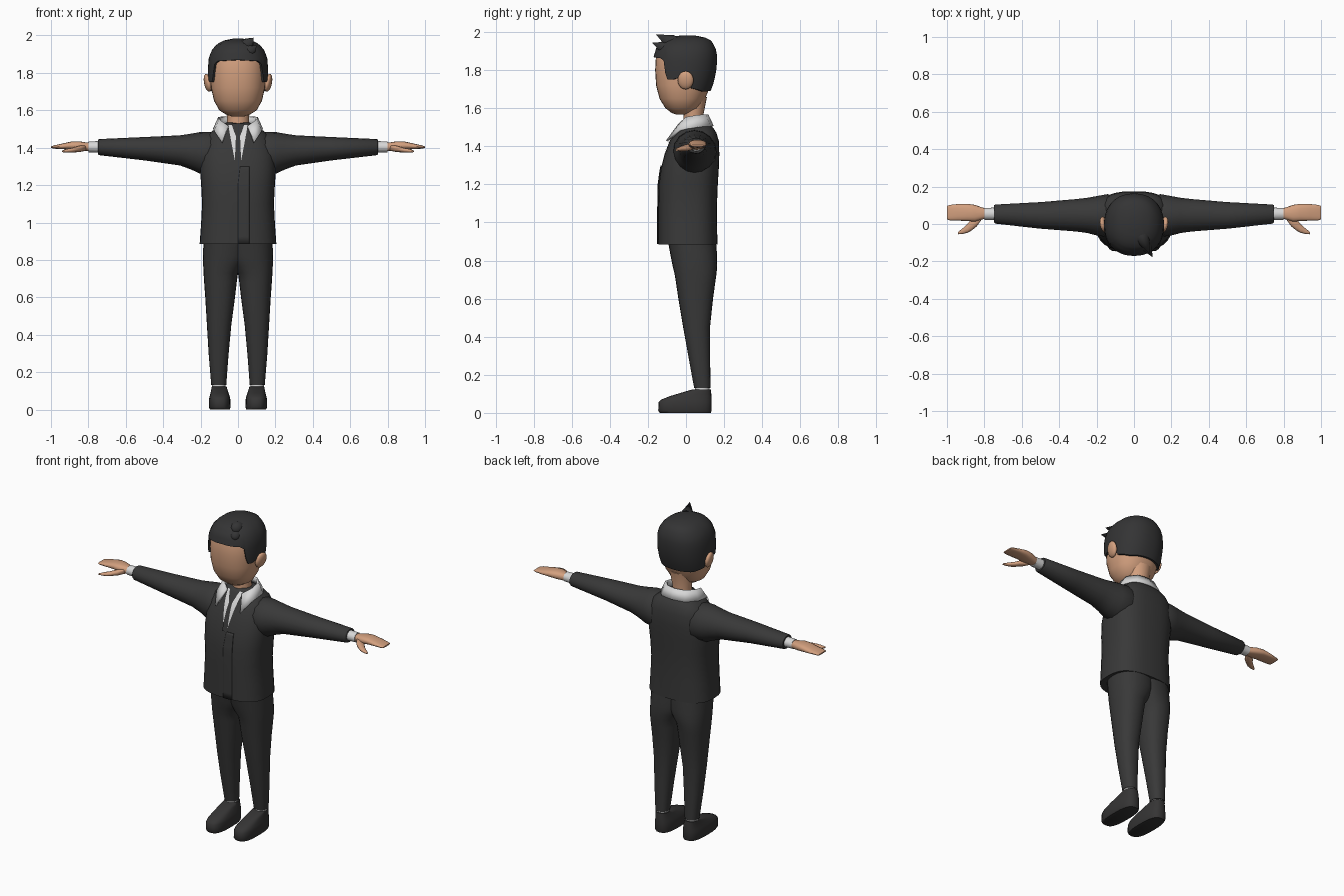
import bpy, bmesh, math
from mathutils import Vector

if "Cube" in bpy.data.objects:
    bpy.data.objects.remove(bpy.data.objects["Cube"])


def mat(name, rgb):
    m = bpy.data.materials.new(name)
    m.diffuse_color = (*rgb, 1)
    m.use_nodes = True
    m.node_tree.nodes["Principled BSDF"].inputs["Base Color"].default_value = m.diffuse_color
    return m


CLOTH = mat("charcoal cloth", (0.040, 0.040, 0.040))
HAIR = mat("black hair", (0.034, 0.034, 0.035))
SHOE = mat("dark shoe", (0.036, 0.035, 0.035))
WHITE = mat("white shirt", (0.68, 0.68, 0.68))
SKIN = mat("skin", (0.65, 0.35, 0.21))


def finish(name, bm, material, angle=50, mirror=False, solid=0, subsurf=0):
    bmesh.ops.remove_doubles(bm, verts=bm.verts, dist=1e-5)
    bmesh.ops.recalc_face_normals(bm, faces=bm.faces)
    me = bpy.data.meshes.new(name)
    bm.to_mesh(me)
    bm.free()
    me.materials.append(material)
    ob = bpy.data.objects.new(name, me)
    bpy.context.collection.objects.link(ob)
    if mirror:
        ob.modifiers.new("mirror", 'MIRROR')
    if solid:
        m = ob.modifiers.new("thickness", 'SOLIDIFY')
        m.thickness, m.offset = solid, 0
    if subsurf:
        ob.modifiers.new("smooth", 'SUBSURF').levels = subsurf
    bpy.context.view_layer.objects.active = ob
    ob.select_set(True)
    bpy.ops.object.shade_smooth_by_angle(angle=math.radians(angle))
    ob.select_set(False)
    return ob


def skin_rows(bm, rows, closed=True, caps=True):
    vs = [[bm.verts.new(p) for p in r] for r in rows]
    n = len(vs[0])
    for a, b in zip(vs, vs[1:]):
        for i in range(n if closed else n - 1):
            j = (i + 1) % n
            bm.faces.new((a[i], a[j], b[j], b[i]))
    if caps:
        bm.faces.new(vs[0])
        bm.faces.new(vs[-1])


def lerp_table(t, table):
    """Linear lookup of a row in a table keyed by its first column."""
    if t <= table[0][0]:
        return table[0][1:]
    for a, b in zip(table, table[1:]):
        if t <= b[0]:
            f = (t - a[0]) / (b[0] - a[0])
            return tuple(p + (q - p) * f for p, q in zip(a[1:], b[1:]))
    return table[-1][1:]


def spow(v, e):
    return math.copysign(abs(v) ** e, v)


def oval(u0, u1, v0, v1, exp=2.0, n=24):
    """Rounded-box outline; first point faces low v."""
    out = []
    for i in range(n):
        a = 2 * math.pi * i / n
        out.append(((u0 + u1) / 2 + (u1 - u0) / 2 * spow(math.sin(a), 2 / exp),
                    (v0 + v1) / 2 - (v1 - v0) / 2 * spow(math.cos(a), 2 / exp)))
    return out


def loft_z(bm, table, exp, n=24):
    skin_rows(bm, [[(x, y, z) for x, y in oval(x0, x1, y0, y1, exp, n)]
                   for z, x0, x1, y0, y1 in table])


def loft_x(bm, table, exp, n=16):
    skin_rows(bm, [[(x, y, z) for y, z in oval(y0, y1, z0, z1, exp, n)]
                   for x, y0, y1, z0, z1 in table])


# jacket body: z, half width, front y, back y
TORSO = [(0.885, .205, -.145, .165), (1.0, .197, -.145, .163), (1.1, .192, -.145, .163),
         (1.2, .197, -.143, .167), (1.28, .203, -.132, .172), (1.36, .2, -.112, .175),
         (1.43, .182, -.085, .172), (1.47, .162, -.062, .16), (1.495, .13, -.045, .145),
         (1.52, .09, -.028, .12), (1.535, .06, -.01, .1)]
bm = bmesh.new()
loft_z(bm, [(z, -w, w, f, b) for z, w, f, b in TORSO], 2.7, 32)
finish("jacket_body", bm, CLOTH)

# sleeves, cuffs and hands
bm = bmesh.new()
loft_x(bm, [(.08, -.03, .13, 1.27, 1.465), (.14, -.07, .16, 1.255, 1.485), (.205, -.06, .148, 1.262, 1.483),
            (.25, -.048, .14, 1.283, 1.475), (.31, -.04, .133, 1.305, 1.466),
            (.5, -.025, .117, 1.332, 1.457), (.742, .002, .104, 1.36, 1.446), (.748, .008, .1, 1.364, 1.442)], 2.0)
finish("sleeves", bm, CLOTH, mirror=True)
bm = bmesh.new()
loft_x(bm, [(.72, .02, .088, 1.372, 1.436), (.80, .022, .086, 1.375, 1.433)], 2.0)
finish("cuffs", bm, WHITE, mirror=True)
bm = bmesh.new()
loft_x(bm, [(.78, .03, .08, 1.38, 1.425), (.81, .025, .088, 1.382, 1.428), (.85, .013, .102, 1.385, 1.434),
            (.89, .016, .108, 1.39, 1.433), (.94, .018, .107, 1.392, 1.422),
            (.985, .02, .102, 1.395, 1.412), (1.0, .025, .097, 1.399, 1.407)], 2.5)
finish("hands", bm, SKIN, mirror=True)
bm = bmesh.new()
loft_x(bm, [(.81, .03, .05, 1.385, 1.415), (.84, -.012, .04, 1.378, 1.412), (.87, -.036, .025, 1.375, 1.404),
            (.89, -.047, .0, 1.374, 1.398), (.915, -.053, -.022, 1.374, 1.393),
            (.94, -.055, -.042, 1.376, 1.385)], 2.2, 12)
finish("thumbs", bm, SKIN, mirror=True)

# trousers: each leg overlaps the other above the crotch
bm = bmesh.new()
loft_z(bm, [(.13, .063, .143, .043, .128), (.3, .05, .157, .012, .127), (.45, .036, .166, -.015, .126),
            (.6, .016, .175, -.04, .142), (.68, .007, .181, -.052, .153), (.73, .0, .184, -.06, .16),
            (.77, -.03, .186, -.07, .164), (.82, -.06, .187, -.08, .164), (.93, -.08, .184, -.1, .155)], 2.3)
finish("trousers", bm, CLOTH, mirror=True)

# socks and shoes
bm = bmesh.new()
loft_z(bm, [(.09, .067, .138, .048, .122), (.145, .066, .14, .047, .124)], 2.0, 16)
finish("socks", bm, WHITE, mirror=True)
bm = bmesh.new()
loft_z(bm, [(0, .044, .15, -.138, .13), (.012, .04, .156, -.146, .135), (.055, .041, .155, -.144, .135),
            (.07, .044, .152, -.13, .135), (.088, .05, .147, -.085, .134), (.106, .056, .143, -.025, .132),
            (.122, .061, .14, .03, .13)], 2.8)
finish("shoes", bm, SHOE, mirror=True, angle=60)

# neck
bm = bmesh.new()
loft_z(bm, [(1.50, -.062, .062, -.02, .095), (1.56, -.058, .058, -.012, .09), (1.66, -.075, .075, -.03, .11)], 2.0)
finish("neck", bm, SKIN)

# head: z, half width, front y, back y
HEAD = [(1.567, .03, -.05, .0), (1.575, .06, -.075, .03), (1.6, .1, -.108, .07), (1.65, .128, -.139, .1),
        (1.72, .144, -.157, .13), (1.80, .149, -.162, .148), (1.87, .146, -.158, .152),
        (1.915, .13, -.143, .143), (1.948, .1, -.112, .12), (1.967, .06, -.068, .082), (1.974, .015, -.01, .025)]
bm = bmesh.new()
loft_z(bm, [(z, -w, w, f, b) for z, w, f, b in HEAD], 2.25, 32)
finish("head", bm, SKIN)

# hair shell: every column runs from the crown to a hairline set by its angle
HAIRLINE = [(0, 1.868), (42, 1.862), (51, 1.845), (57, 1.752), (70, 1.75), (88, 1.765),
            (105, 1.705), (135, 1.688), (180, 1.692)]
N = 72


def hair_point(i, z, off):
    w, f, b = lerp_table(z, HEAD)
    a = 2 * math.pi * i / N
    x, y = spow(math.sin(a), 2 / 2.25), -spow(math.cos(a), 2 / 2.25)
    return Vector((x * (w + off), (f + b) / 2 + y * ((b - f) / 2 + off), z + off * .7 * max(0, (z - 1.85) / .12)))


rows = []
for k in range(13):
    row = []
    for i in range(N):
        deg = 360 * i / N
        low = lerp_table(min(deg, 360 - deg), HAIRLINE)[0]
        row.append(hair_point(i, low + (1.974 - low) * math.sin(math.pi / 2 * max(k - 1, 0) / 11), -.01 if k == 0 else .012))
    rows.append(row)
bm = bmesh.new()
skin_rows(bm, rows, caps=False)
bm.faces.new([v for v in bm.verts][-N:])
finish("hair", bm, HAIR)

# front tuft of hair: base centre, tip, base radius
bm = bmesh.new()
for base, tip, r in (((.045, -.075, 1.945), (.083, -.158, 1.988), .042),
                     ((.06, -.11, 1.915), (.10, -.178, 1.945), .036)):
    base, tip = Vector(base), Vector(tip)
    rot = (tip - base).to_track_quat('Z', 'Y').to_matrix().to_4x4()
    rot.translation = (base + tip) / 2
    bmesh.ops.create_cone(bm, cap_ends=True, segments=8, radius1=r, radius2=0, depth=(tip - base).length, matrix=rot)
finish("hair_tuft", bm, HAIR)

# ears
bm = bmesh.new()
bmesh.ops.create_uvsphere(bm, u_segments=16, v_segments=10, radius=1)
for v in bm.verts:
    v.co = Vector((.162 + .02 * v.co.x + .008 * v.co.z, -.002 + .04 * v.co.y + .012 * v.co.x, 1.747 + .048 * v.co.z))
finish("ears", bm, SKIN, mirror=True)


# thin pieces that follow the jacket front
def patch(bm, corners, off, n=8):
    a, b, c, d = [Vector(p) for p in corners]
    rows = []
    for i in range(n + 1):
        row = []
        for j in range(n + 1):
            x, z = a.lerp(b, j / n).lerp(d.lerp(c, j / n), i / n)
            w, f, k = lerp_table(z, TORSO)
            y = (f + k) / 2 - (k - f) / 2 * max(0, 1 - abs(x / w) ** 2.7) ** (1 / 2.7)
            row.append((x, y - off, z))
        rows.append(row)
    skin_rows(bm, rows, closed=False, caps=False)


bm = bmesh.new()
patch(bm, [(.014, 1.525), (.052, 1.52), (.032, 1.41), (.008, 1.41)], .004)
patch(bm, [(.008, 1.41), (.032, 1.41), (.012, 1.305), (.0, 1.305)], .004)
finish("shirt_front", bm, WHITE, mirror=True)
bm = bmesh.new()
patch(bm, [(-.036, 1.53), (.036, 1.53), (.013, 1.465), (-.013, 1.465)], .009)
patch(bm, [(-.011, 1.465), (.011, 1.465), (.018, 1.30), (-.018, 1.30)], .007)
finish("tie", bm, CLOTH)
bm = bmesh.new()
patch(bm, [(0, 1.2), (.06, 1.2), (.06, .886), (0, .886)], .004)
patch(bm, [(.012, 1.3), (.06, 1.3), (.06, 1.2), (0, 1.2)], .004)
finish("jacket_overlap", bm, CLOTH, solid=.004)

# shirt collar: upper and lower edge from back centre to front point
TOP = [(0, .112, 1.565), (.06, .1, 1.565), (.1, .055, 1.562), (.098, .0, 1.55), (.052, -.035, 1.515)]
LOW = [(0, .14, 1.505), (.08, .124, 1.503), (.128, .06, 1.5), (.124, -.03, 1.485), (.086, -.1, 1.428)]
bm = bmesh.new()
skin_rows(bm, [TOP, LOW], closed=False, caps=False)
finish("collar", bm, WHITE, mirror=True, solid=.012)
